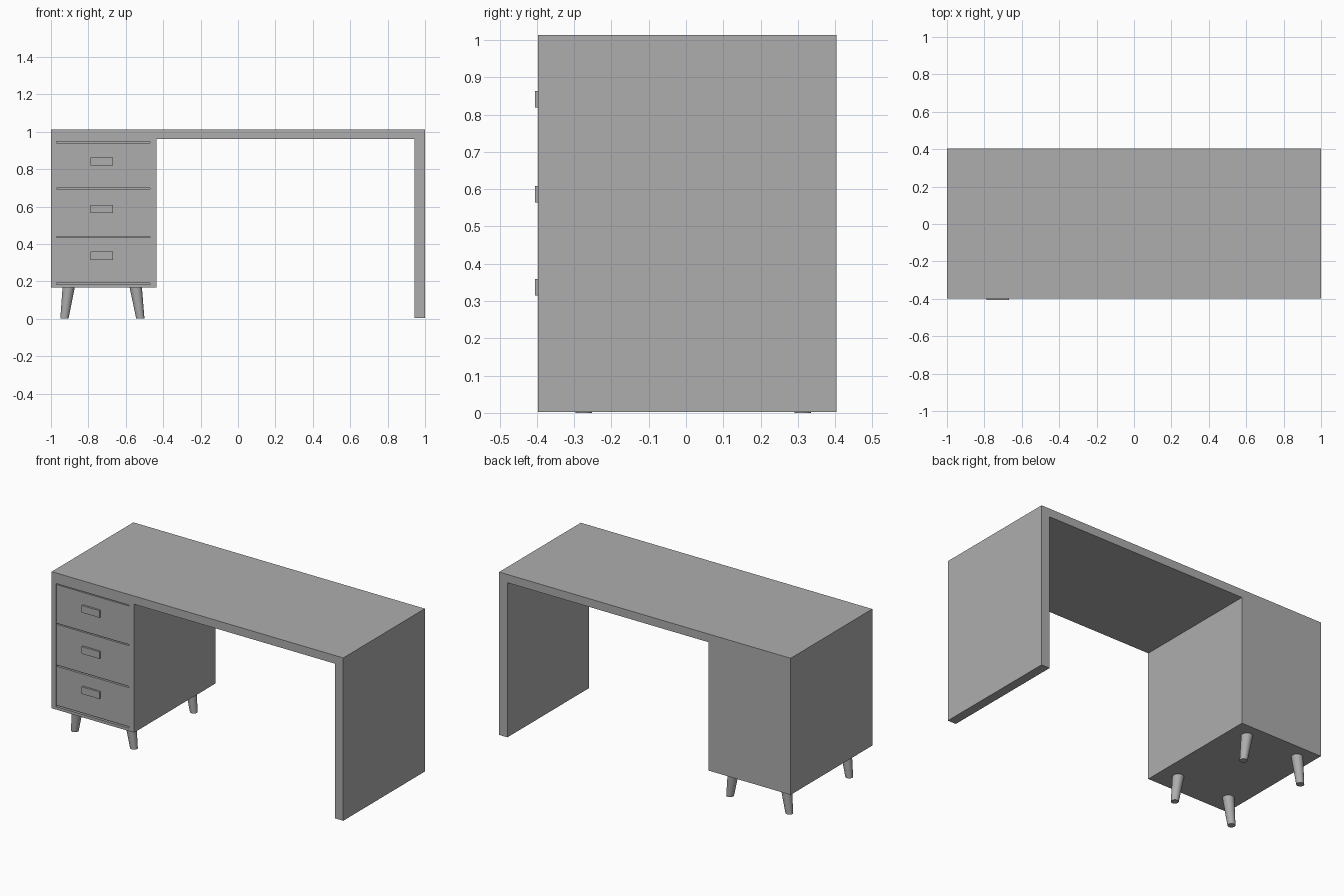
import bpy, bmesh
from mathutils import Vector

if "Cube" in bpy.data.objects:
    bpy.data.objects.remove(bpy.data.objects["Cube"])

FRONT, BACK = -0.397, 0.403


def box(name, x, y, z):
    """Box from (min, max) pairs."""
    bm = bmesh.new()
    bmesh.ops.create_cube(bm, size=1)
    for v in bm.verts:
        v.co = [r[0] if c < 0 else r[1] for c, r in zip(v.co, (x, y, z))]
    return add(name, bm)


def add(name, bm):
    mesh = bpy.data.meshes.new(name)
    bm.to_mesh(mesh)
    bm.free()
    ob = bpy.data.objects.new(name, mesh)
    bpy.context.collection.objects.link(ob)
    return ob


# Desk body: top, cabinet and side panel as one extruded profile
profile = [(-1, 0.166), (-0.435, 0.166), (-0.435, 0.962), (0.943, 0.962),
           (0.943, 0.003), (1, 0.003), (1, 1.013), (-1, 1.013)]
bm = bmesh.new()
face = bm.faces.new([bm.verts.new((x, FRONT, z)) for x, z in profile])
ext = bmesh.ops.extrude_face_region(bm, geom=[face])
new_verts = [g for g in ext["geom"] if isinstance(g, bmesh.types.BMVert)]
bmesh.ops.translate(bm, verts=new_verts, vec=(0, BACK - FRONT, 0))
bmesh.ops.recalc_face_normals(bm, faces=bm.faces)
body = add("desk_body", bm)

# Shallow opening for the drawers
cutter = box("drawer_opening_cutter", (-0.97, -0.47), (-0.5, FRONT + 0.025), (0.184, 0.947))
cutter.hide_render = True
cutter.hide_set(True)
cut = body.modifiers.new("drawer_opening", "BOOLEAN")
cut.operation = "DIFFERENCE"
cut.object = cutter

# Drawer fronts with gaps between them, and block handles
drawers = [(0.191, 0.433, 0.337), (0.441, 0.693, 0.586), (0.700, 0.939, 0.841)]
for i, (low, high, grip) in enumerate(drawers, 1):
    box(f"drawer_front_{i}", (-0.97, -0.47), (FRONT + 0.004, FRONT + 0.025), (low, high))
    box(f"drawer_handle_{i}", (-0.789, -0.667), (-0.405, FRONT + 0.008),
        (grip - 0.022, grip + 0.022))

# Tapered legs splayed sideways
for side, x_top, x_foot in (("left", -0.905, -0.928), ("right", -0.547, -0.522)):
    for end, y in (("front", -0.274), ("back", 0.313)):
        bm = bmesh.new()
        bmesh.ops.create_cone(bm, cap_ends=True, segments=24,
                              radius1=0.022, radius2=0.033, depth=0.17)
        for v in bm.verts:
            centre = x_foot if v.co.z < 0 else x_top
            v.co += Vector((centre, y, 0.085))
        leg = add(f"{end}_{side}_leg", bm)
        bpy.ops.object.select_all(action="DESELECT")
        leg.select_set(True)
        bpy.context.view_layer.objects.active = leg
        bpy.ops.object.shade_smooth_by_angle()

# Darker grey finish
grey = bpy.data.materials.new("dark_grey")
grey.diffuse_color = (0.42, 0.42, 0.42, 1)
grey.use_nodes = True
grey.node_tree.nodes["Principled BSDF"].inputs["Base Color"].default_value = grey.diffuse_color
for ob in bpy.context.collection.objects:
    if ob != cutter:
        ob.data.materials.append(grey)
